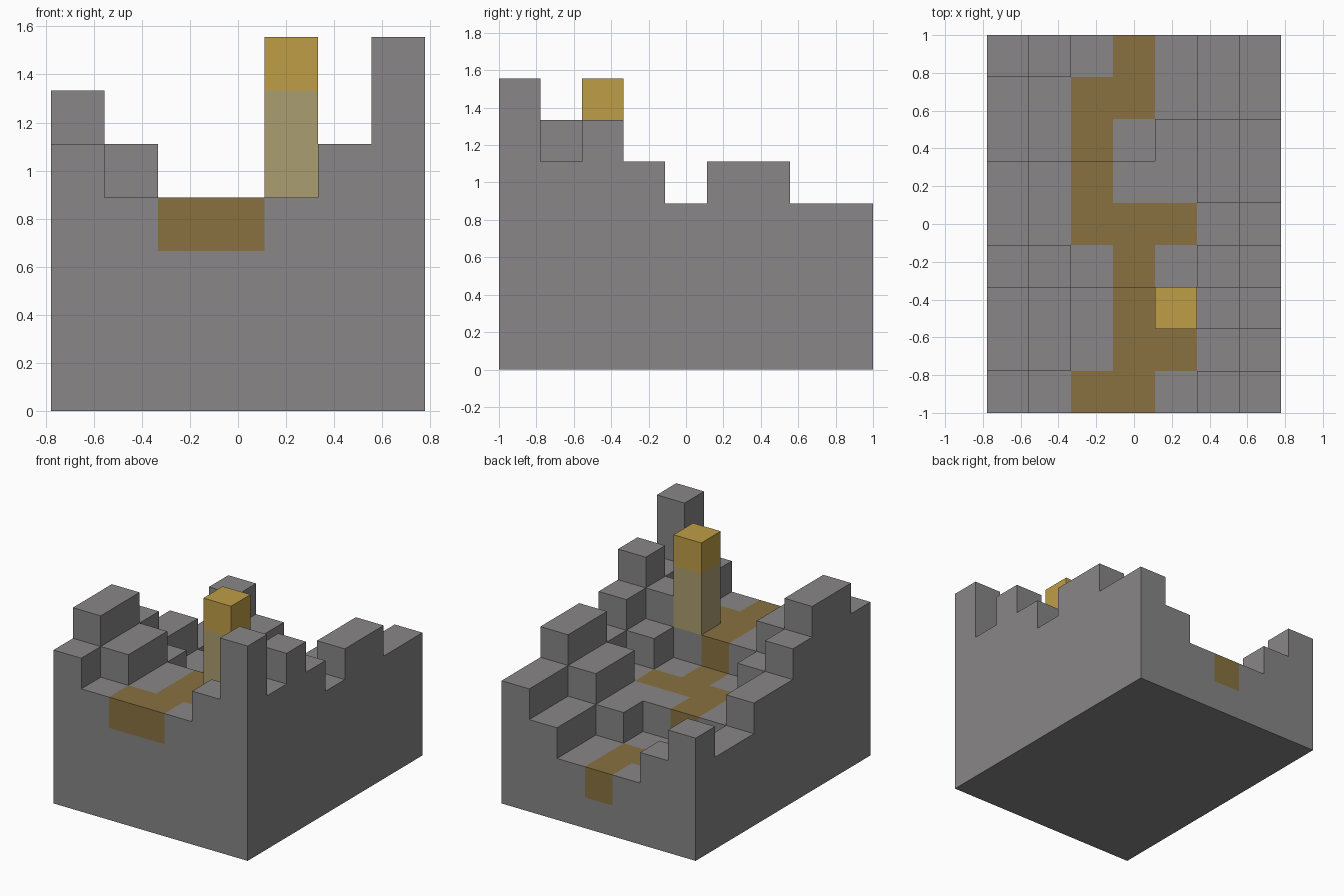
import bpy
import bmesh
import math
from mathutils import Vector

default_cube = bpy.data.objects.get("Cube")
if default_cube:
    bpy.data.objects.remove(default_cube, do_unlink=True)

# Valley plan, back row first: height of each column in blocks
HEIGHTS = ["4322234", "3222234", "3222345", "4333345", "4333334",
           "5433345", "6544456", "6544445", "5444457"][::-1]
# Same plan: P marks where the winding path is the top block
PATH = ["...P...", "..PP...", "..P....", "..P....", "..PPP..",
        "...P...", "...P...", "...PP..", "..PP..."][::-1]
COLS, ROWS = len(HEIGHTS[0]), len(HEIGHTS)
U = 2 / ROWS  # block size


def material(name, rgb):
    mat = bpy.data.materials.new(name)
    mat.use_nodes = True
    mat.diffuse_color = (*rgb, 1)
    mat.node_tree.nodes["Principled BSDF"].inputs["Base Color"].default_value = (*rgb, 1)
    return mat


stone = material("stone_grey", (0.246, 0.238, 0.24))
dirt = material("path_brown", (0.246, 0.165, 0.051))
khaki = material("tower_khaki", (0.407, 0.337, 0.165))
gold = material("tower_gold", (0.515, 0.337, 0.061))


def place(i, j, k):
    """Block grid position to world position."""
    return Vector(((i - COLS / 2) * U, (j - ROWS / 2) * U, k * U))


def height(i, j):
    return int(HEIGHTS[j][i]) if 0 <= i < COLS and 0 <= j < ROWS else 0


def finish(bm, name, mats):
    mesh = bpy.data.meshes.new(name)
    bm.to_mesh(mesh)
    bm.free()
    for mat in mats:
        mesh.materials.append(mat)
    obj = bpy.data.objects.new(name, mesh)
    bpy.context.collection.objects.link(obj)
    return obj


# Terrain: only the exposed block faces, merged into large flat faces
bm = bmesh.new()


def quad(corners, mat_index):
    face = bm.faces.new([bm.verts.new(place(*c)) for c in corners])
    face.material_index = mat_index


for j in range(ROWS):
    for i in range(COLS):
        h = height(i, j)
        ring = [(i, j), (i + 1, j), (i + 1, j + 1), (i, j + 1)]
        is_path = int(PATH[j][i] == "P")
        quad([(*c, h) for c in ring], is_path)
        quad([(*c, 0) for c in reversed(ring)], 0)
        # Walls down to each lower neighbour, one block at a time
        for side, (dx, dy) in enumerate([(0, -1), (1, 0), (0, 1), (-1, 0)]):
            a, b = ring[side], ring[(side + 1) % 4]
            for k in range(height(i + dx, j + dy), h):
                top_block = k == h - 1
                quad([(*a, k), (*b, k), (*b, k + 1), (*a, k + 1)],
                     int(is_path and top_block))

bmesh.ops.remove_doubles(bm, verts=bm.verts[:], dist=U / 100)
bmesh.ops.dissolve_limit(bm, angle_limit=math.radians(1), verts=bm.verts[:],
                         edges=bm.edges[:], delimit={"MATERIAL"})
finish(bm, "valley_terrain", [stone, dirt])


# Tower: a tall shaft with a single block on top
def block(name, i, j, low, high, mat):
    box = bmesh.new()
    bmesh.ops.create_cube(box, size=U)
    bmesh.ops.scale(box, vec=(1, 1, high - low), verts=box.verts[:])
    bmesh.ops.translate(box, vec=place(i + 0.5, j + 0.5, (low + high) / 2),
                        verts=box.verts[:])
    return finish(box, name, [mat])


block("tower_shaft", 4, 2, 4, 6, khaki)
block("tower_top", 4, 2, 6, 7, gold)
